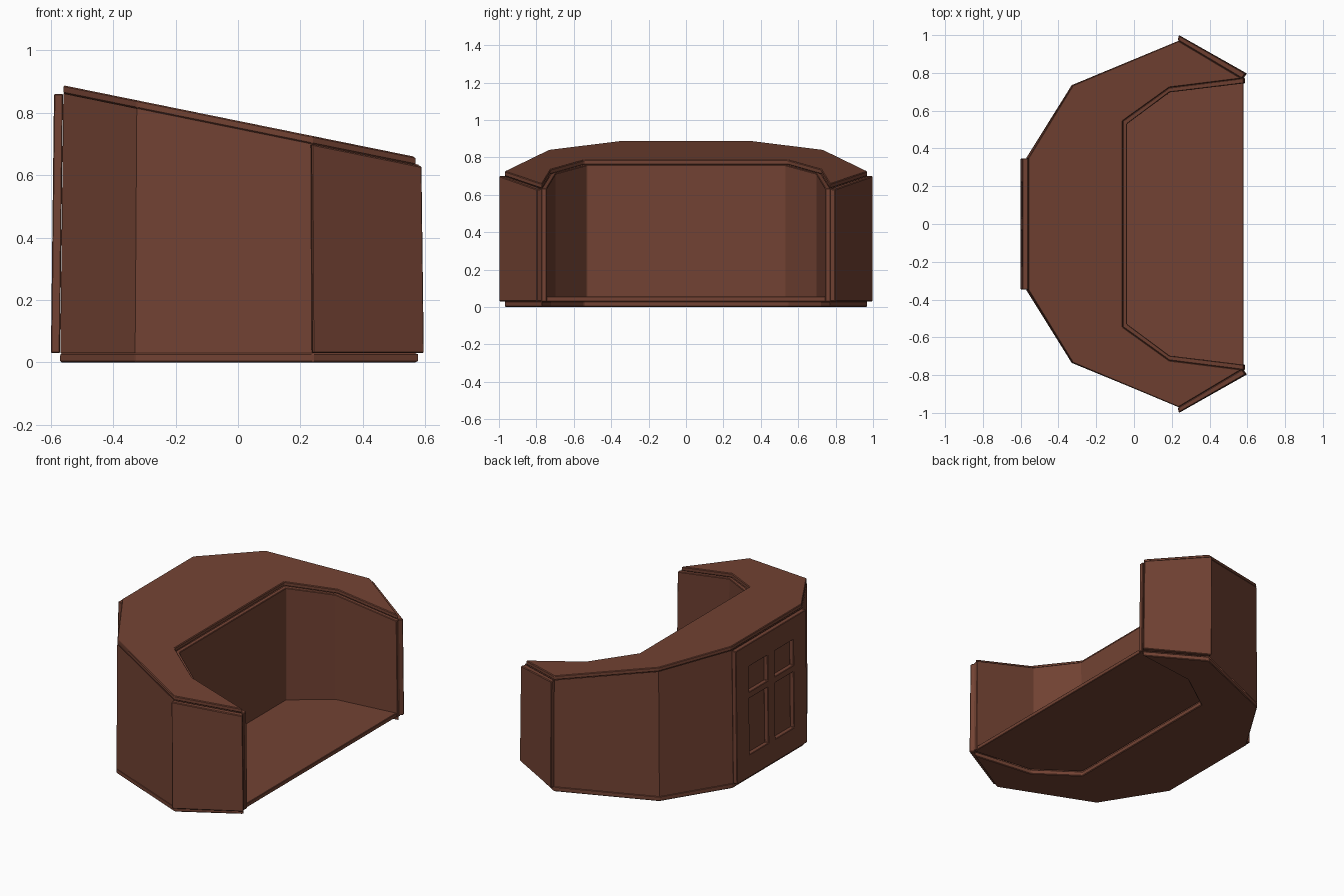
import bpy, bmesh

if "Cube" in bpy.data.objects:
    bpy.data.objects.remove(bpy.data.objects["Cube"])

brown = bpy.data.materials.new("brown_wood")
brown.diffuse_color = (0.17, 0.055, 0.033, 1)
brown.use_nodes = True
brown.node_tree.nodes["Principled BSDF"].inputs["Base Color"].default_value = brown.diffuse_color


def slope(x):
    # height of the underside of the sloping top
    return 0.86 - 0.2 * (x + 0.56)


def squeeze(x, z):
    # walls lean slightly inwards along x as they rise
    return x * (1 - 0.018 * z / 0.86)


def finish(bm, name, bevel):
    bmesh.ops.recalc_face_normals(bm, faces=bm.faces)
    me = bpy.data.meshes.new(name)
    bm.to_mesh(me)
    bm.free()
    ob = bpy.data.objects.new(name, me)
    bpy.context.collection.objects.link(ob)
    me.materials.append(brown)
    if bevel:
        mod = ob.modifiers.new("edge", 'BEVEL')
        mod.width = bevel
        mod.segments = 1
        mod.limit_method = 'ANGLE'
    return ob


def prism(name, pts, low, high, bevel=0.0, caps=True):
    # upright prism between two height functions of x
    bm = bmesh.new()
    rings = []
    for f in (low, high):
        rings.append([bm.verts.new((squeeze(x, f(x)), y, f(x))) for x, y in pts])
    a, b = rings
    n = len(pts)
    for i in range(n):
        j = (i + 1) % n
        bm.faces.new((a[i], a[j], b[j], b[i]))
    if caps:
        bm.faces.new(a[::-1])
        bm.faces.new(b)
    return finish(bm, name, bevel)


def mirrored(half):
    # closed outline from its +y half
    return half + [(x, -y) for x, y in reversed(half)]


outer = [(-0.57, 0.35), (-0.33, 0.735), (0.24, 0.97), (0.58, 0.77)]
inner = [(0.19, 0.722), (-0.06, 0.545)]
# C-shaped outline: +y arm outwards then back along the inside
half = outer + inner
ring = half + [(x, -y) for x, y in reversed(half)]

ground = lambda x: 0.0
plinth = lambda x: 0.03

# plinth, hollow carcass and sloping counter top
prism("base_slab", ring, ground, plinth, 0.004)
prism("carcass", ring, plinth, slope, caps=False)
prism("counter_top", ring, slope, lambda x: slope(x) + 0.026, 0.004)

# raised floor inside
floor = [(0.58, 0.75), (0.19, 0.71), (-0.05, 0.535)]
prism("floor", mirrored(floor), plinth, lambda x: 0.056, 0.003)

# inner lining
back_side = [(0.588, 0.772), (0.19, 0.722), (-0.06, 0.545)]
face_side = [(-0.037, 0.53), (0.19, 0.697), (0.588, 0.745)]
lining = mirrored(back_side) + [(x, -y) for x, y in reversed(face_side)] + face_side
prism("inner_lining", lining, plinth, lambda x: slope(x) + 0.003, 0.003)

# angled end panels
end = [(0.236, 0.972), (0.58, 0.77), (0.598, 0.797), (0.24, 0.999)]
for side, s in (("left", -1), ("right", 1)):
    prism("end_panel_" + side, [(x, y * s) for x, y in end], plinth, slope, 0.004)

# back panel with four window-like recesses
ys = [-0.348, -0.22, -0.035, 0.035, 0.22, 0.348]
zs = [0.03, 0.17, 0.52, 0.56, 0.72, 0.86]
bm = bmesh.new()
grid = [[bm.verts.new((squeeze(-0.571, z), y, z)) for z in zs] for y in ys]
for i in range(5):
    for j in range(5):
        if i in (1, 3) and j in (1, 3):
            continue
        bm.faces.new((grid[i][j], grid[i + 1][j], grid[i + 1][j + 1], grid[i][j + 1]))
ext = bmesh.ops.extrude_face_region(bm, geom=bm.faces[:], use_keep_orig=True)
bmesh.ops.translate(bm, vec=(-0.029, 0, 0),
                    verts=[v for v in ext["geom"] if isinstance(v, bmesh.types.BMVert)])
finish(bm, "back_panel", 0.003)
